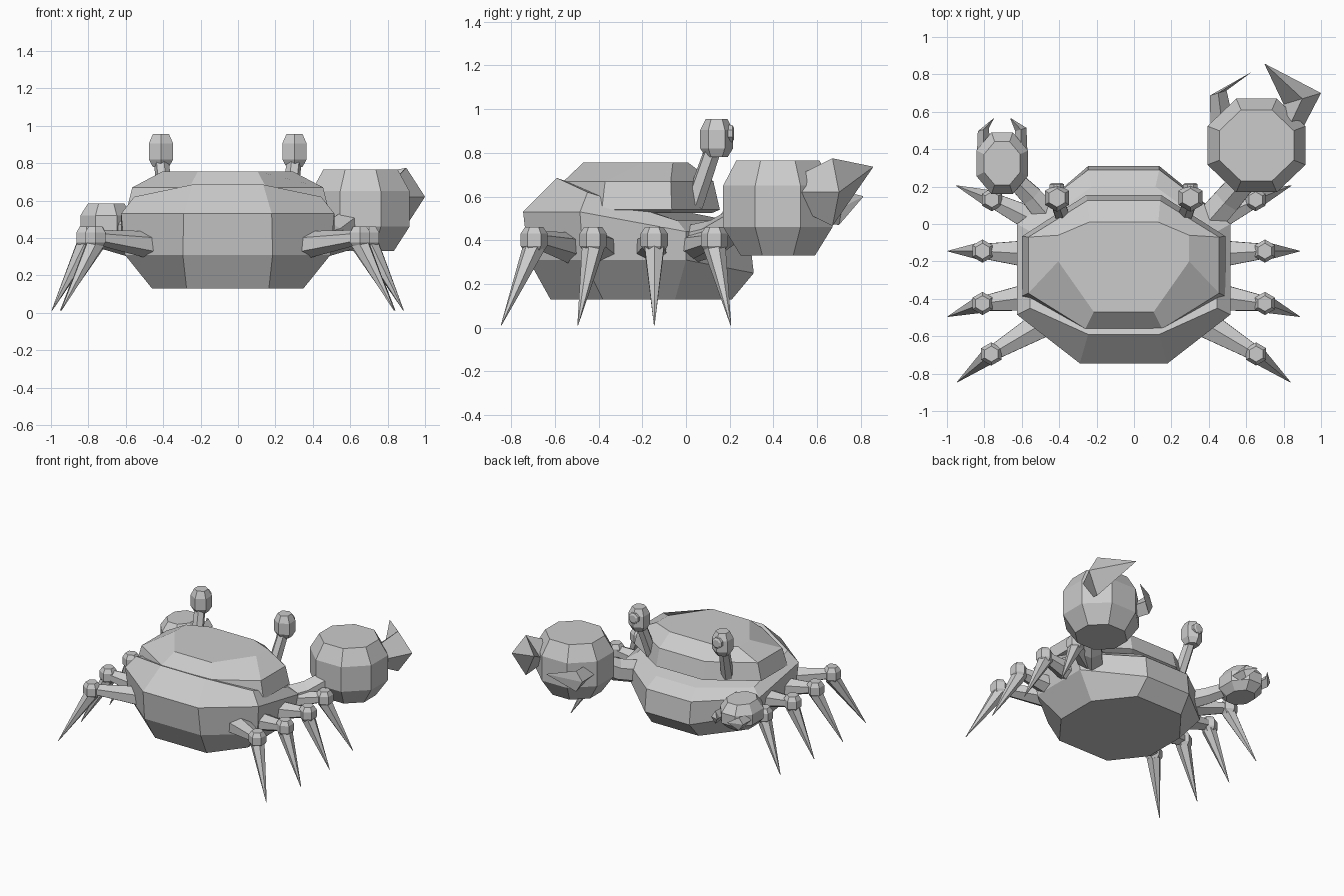
import bpy, bmesh, math
from mathutils import Vector

cube = bpy.data.objects.get("Cube")
if cube:
    bpy.data.objects.remove(cube)

CX = -0.055  # body's plane of symmetry

grey = bpy.data.materials.new("plain_grey")
grey.use_nodes = True
grey.diffuse_color = (0.6, 0.6, 0.6, 1)
grey.node_tree.nodes["Principled BSDF"].inputs["Base Color"].default_value = (0.6, 0.6, 0.6, 1)


def loft(name, rings):
    """Skin a list of equal rings and close both ends."""
    bm = bmesh.new()
    rows = [[bm.verts.new(p) for p in ring] for ring in rings]
    n = len(rows[0])
    for a, b in zip(rows, rows[1:]):
        for i in range(n):
            j = (i + 1) % n
            bm.faces.new((a[i], a[j], b[j], b[i]))
    bm.faces.new(rows[0][::-1])
    bm.faces.new(rows[-1])
    bmesh.ops.recalc_face_normals(bm, faces=bm.faces[:])
    mesh = bpy.data.meshes.new(name)
    bm.to_mesh(mesh)
    bm.free()
    mesh.materials.append(grey)
    obj = bpy.data.objects.new(name, mesh)
    bpy.context.collection.objects.link(obj)
    return obj


def shell_ring(half, side_front, side_back, front, back, zs):
    """Eight-cornered ring; front and back are (half width, y)."""
    pts = [front, (half, side_front), (half, side_back), back]
    right = [(CX + x, y, z) for (x, y), z in zip(pts, zs)]
    left = [(CX - x, y, z) for (x, y), z in zip(pts, zs)]
    return right + left[::-1]


def tube(name, points, radii, sides=6, direction=None, flat=1.0):
    """Faceted tube along points; flat squashes the local y radius."""
    points = [Vector(p) for p in points]
    d = Vector(direction) if direction else points[-1] - points[0]
    q = d.to_track_quat('Z', 'Y')
    rings = []
    for p, r in zip(points, radii):
        ring = []
        for i in range(sides):
            a = math.tau * (i + 0.5) / sides if sides != 6 else math.tau * i / sides + math.pi / 2
            ring.append(p + q @ Vector((r * math.cos(a), r * flat * math.sin(a), 0)))
        rings.append(ring)
    return loft(name, rings)


def ball(name, centre, rx, ry, levels):
    """Octagonal lump; levels are (z, scale)."""
    rings = []
    for z, s in levels:
        k = s / math.cos(math.pi / 8)
        angles = [math.tau * (i + 0.5) / 8 for i in range(8)]
        rings.append([(centre[0] + rx * k * math.cos(a), centre[1] + ry * k * math.sin(a), z)
                      for a in angles])
    return loft(name, rings)


def finger(name, base, elbow, tip, widths, heights):
    """Bent pincer: diamond sections at base and elbow, then a point."""
    rings = []
    for p, w, h in zip((base, elbow, tip), widths, heights):
        x, y, z = p
        rings.append([(x - w, y - w * 0.3, z), (x, y, z + h), (x + w, y + w * 0.3, z), (x, y, z - h)])
    return loft(name, rings)


# Lower body, rising at the rear to meet the carapace
loft("lower_body", [
    shell_ring(0.405, -0.05, -0.38, (0.2, 0.21), (0.22, -0.62), [0.13] * 4),
    shell_ring(0.55, 0.0, -0.47, (0.19, 0.31), (0.24, -0.72), [0.25, 0.31, 0.31, 0.31]),
    shell_ring(0.57, 0.0, -0.485, (0.19, 0.29), (0.235, -0.745), [0.42, 0.44, 0.53, 0.53]),
    shell_ring(0.5, -0.04, -0.45, (0.17, 0.2), (0.19, -0.59), [0.49, 0.49, 0.62, 0.685]),
])

# Carapace lid
loft("carapace", [
    shell_ring(0.48, -0.07, -0.36, (0.18, 0.12), (0.2, -0.56), [0.525] * 4),
    shell_ring(0.543, -0.065, -0.385, (0.2, 0.155), (0.215, -0.585), [0.54] * 4),
    shell_ring(0.51, -0.07, -0.37, (0.195, 0.125), (0.205, -0.56), [0.67] * 4),
    shell_ring(0.35, -0.06, -0.2, (0.185, 0.01), (0.16, -0.47), [0.755] * 4),
])

# Legs: (name, hip, knee, tip) as offset from centre plane and y
legs = [
    ("front", (0.42, -0.01), (0.705, 0.13), (0.895, 0.205)),
    ("mid_front", (0.5, -0.16), (0.755, -0.145), (0.94, -0.145)),
    ("mid_rear", (0.5, -0.39), (0.755, -0.425), (0.94, -0.495)),
    ("rear", (0.43, -0.53), (0.708, -0.695), (0.89, -0.845)),
]
for side, s in (("left", 1), ("right", -1)):
    for name, hip, knee, tip in legs:
        h = (CX + s * hip[0], hip[1], 0.365)
        k = (CX + s * knee[0], knee[1], 0.405)
        t = (CX + s * tip[0], tip[1], 0.012)
        tube(f"{side}_{name}_thigh", [h, k], [0.085, 0.045], flat=0.85)
        tube(f"{side}_{name}_knee", [(k[0], k[1], z) for z in (0.345, 0.375, 0.43, 0.46)],
             [0.04, 0.062, 0.062, 0.042])
        tube(f"{side}_{name}_shin", [(k[0], k[1], 0.37), t], [0.052, 0.002])

    # Eye stalk, eye and pupil
    ex, ey = CX + s * 0.357, 0.14
    tube(f"{side}_eye_stalk", [(CX + s * 0.325, 0.035, 0.56), (ex, 0.125, 0.82)], [0.045, 0.04])
    tube(f"{side}_eye", [(ex, ey, z) for z in (0.78, 0.82, 0.905, 0.955)],
         [0.05, 0.075, 0.075, 0.05])
    tube(f"{side}_pupil", [(ex, y, 0.888) for y in (0.18, 0.212, 0.22)],
         [0.042, 0.042, 0.028], sides=8)

# Large left claw
tube("left_arm", [(0.36, -0.03, 0.37), (0.5, 0.13, 0.41), (0.62, 0.27, 0.5)], [0.09, 0.085, 0.075])
ball("left_claw", (0.655, 0.42), 0.262, 0.25,
     [(0.33, 0.68), (0.46, 1), (0.65, 1), (0.765, 0.76)])
finger("left_claw_thumb", (0.82, 0.5, 0.62), (0.9, 0.67, 0.62), (0.70, 0.855, 0.735),
       (0.09, 0.1, 0.002), (0.07, 0.155, 0.002))
finger("left_claw_finger", (0.47, 0.54, 0.55), (0.45, 0.7, 0.55), (0.625, 0.81, 0.6),
       (0.06, 0.045, 0.002), (0.06, 0.08, 0.002))

# Small right claw
tube("right_arm", [(-0.44, 0.02, 0.39), (-0.55, 0.15, 0.42), (-0.67, 0.27, 0.48)], [0.075, 0.065, 0.05])
ball("right_claw", (-0.705, 0.325), 0.138, 0.165,
     [(0.385, 0.65), (0.44, 1), (0.52, 1), (0.585, 0.7)])
for name, s in (("outer", -1), ("inner", 1)):
    finger(f"right_claw_{name}_finger", (-0.705 + s * 0.1, 0.38, 0.48), (-0.705 + s * 0.1, 0.505, 0.48),
           (-0.705 + s * 0.045, 0.565, 0.5), (0.035, 0.03, 0.002), (0.04, 0.05, 0.002))
